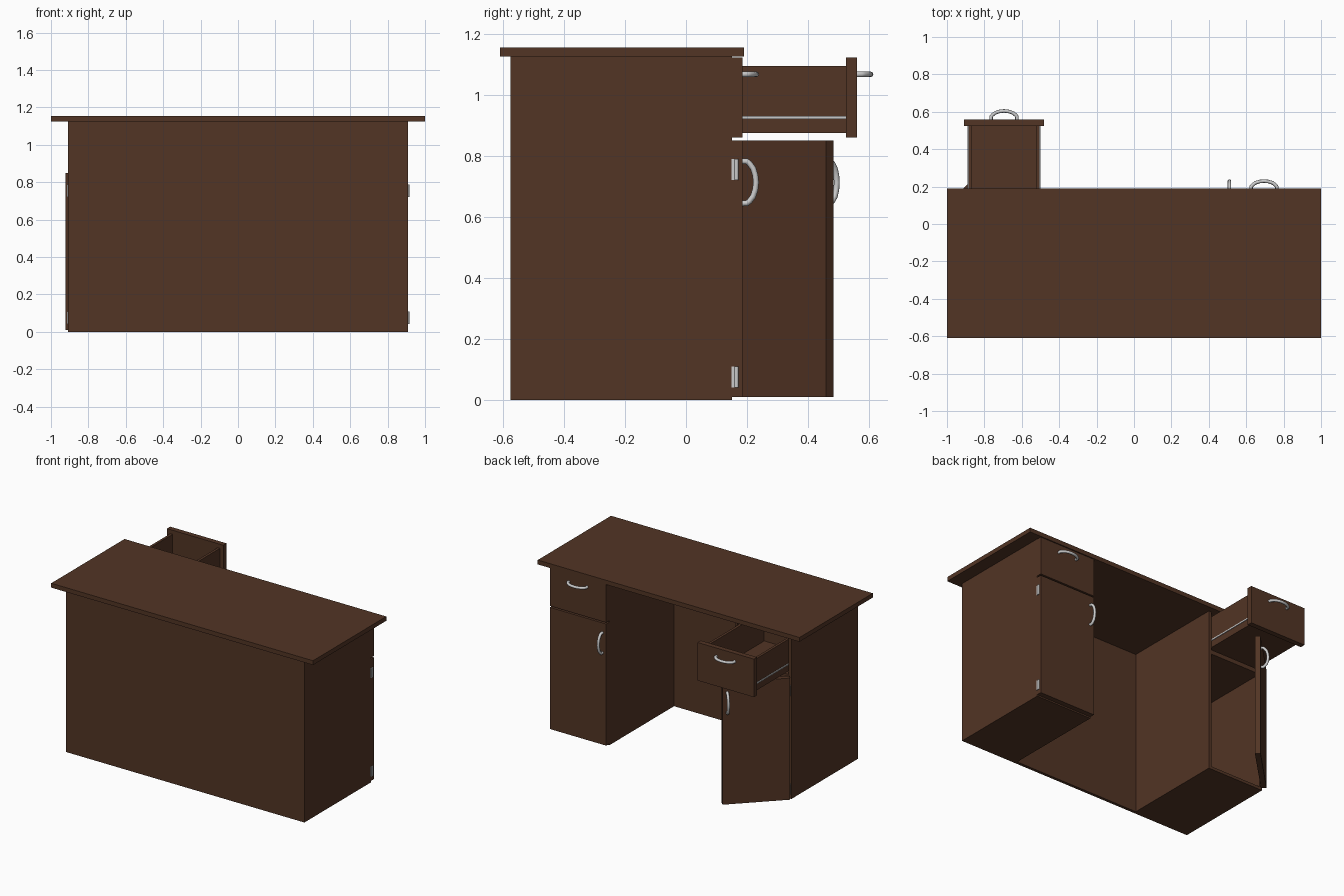
import bpy
from math import radians
from mathutils import Matrix, Vector

if "Cube" in bpy.data.objects:
    bpy.data.objects.remove(bpy.data.objects["Cube"])

wood = bpy.data.materials.new("dark_wood")
wood.diffuse_color = (0.085, 0.035, 0.018, 1)
wood.use_nodes = True
wood.node_tree.nodes["Principled BSDF"].inputs["Base Color"].default_value = wood.diffuse_color


def box(name, x, y, z, mat=wood):
    """Box from (min, max) ranges on each axis."""
    x, y, z = sorted(x), sorted(y), sorted(z)
    v = [(a, b, c) for a in x for b in y for c in z]
    f = [(0, 1, 3, 2), (4, 6, 7, 5), (0, 4, 5, 1), (2, 3, 7, 6), (0, 2, 6, 4), (1, 5, 7, 3)]
    me = bpy.data.meshes.new(name)
    me.from_pydata(v, [], f)
    ob = bpy.data.objects.new(name, me)
    bpy.context.collection.objects.link(ob)
    if mat:
        me.materials.append(mat)
    return ob


def handle(name, centre, along):
    """Bowed pull: round bar swept along a bridge-shaped path, sticking out to +y."""
    path = [(-.069, -.004), (-.069, .014), (-.062, .023), (-.046, .035), (-.024, .042), (0, .0445),
            (.024, .042), (.046, .035), (.062, .023), (.069, .014), (.069, -.004)]
    cu = bpy.data.curves.new(name, 'CURVE')
    cu.dimensions = '3D'
    cu.bevel_depth = 0.0095
    cu.bevel_resolution = 2
    cu.use_fill_caps = True
    sp = cu.splines.new('POLY')
    sp.points.add(len(path) - 1)
    for p, (t, d) in zip(sp.points, path):
        p.co = (*(Vector(centre) + Vector(along) * t + Vector((0, d, 0))), 1)
    ob = bpy.data.objects.new(name, cu)
    bpy.context.collection.objects.link(ob)
    bpy.ops.object.select_all(action='DESELECT')
    ob.select_set(True)
    bpy.context.view_layer.objects.active = ob
    bpy.ops.object.convert(target='MESH')
    bpy.ops.object.shade_smooth_by_angle(angle=radians(50))
    return bpy.context.object


def barrel(name, x, y, z, h):
    bpy.ops.mesh.primitive_cylinder_add(vertices=16, radius=.007, depth=h, location=(x, y, z))
    ob = bpy.context.object
    ob.name = name
    bpy.ops.object.shade_smooth_by_angle()
    return ob


BACK, FACE, FRONT = -.575, .15, .185
OUT, INN, T = .91, .48, .02

# Desktop and full-width back panel
box("desktop", (-1, 1), (-.61, .19), (1.125, 1.155))
box("back_panel", (-OUT, OUT), (BACK, BACK + T), (0, 1.125))


def pedestal(s, side, slide, swing):
    def sx(a, b):
        return (s * a, s * b)

    # Carcass
    yr = (BACK + T, FACE)
    box(side + "_outer_wall", sx(OUT - T, OUT), yr, (0, 1.125))
    box(side + "_inner_wall", sx(INN, INN + T), yr, (0, 1.125))
    box(side + "_floor", sx(INN + T, OUT - T), yr, (0, T))
    box(side + "_shelf", sx(INN + T, OUT - T), yr, (.825, .855))

    # Drawer
    a, b, y0, y1 = .505, .885, -.5 + slide, FACE + slide
    n, z = side + "_drawer_", (.875, 1.095)
    box(n + "front", sx(INN, OUT), (y1, y1 + .035), (.86, 1.123))
    box(n + "inner_side", sx(a, a + .018), (y0, y1), z)
    box(n + "outer_side", sx(b - .018, b), (y0, y1), z)
    box(n + "back", sx(a + .018, b - .018), (y0, y0 + .018), z)
    box(n + "bottom", sx(a + .018, b - .018), (y0 + .018, y1), (.875, .89))
    for k, r in (("inner", (a - .005, a)), ("outer", (b, b + .005))):
        box(n + k + "_rail", sx(*r), (y0, y1), (.921, .93), None)
    handle(n + "handle", (s * .695, y1 + .035, 1.067), (1, 0, 0))

    # Door with hinges and handle, swung about the hinge line
    pivot = Vector((s * OUT, .168, 0))
    n = side + "_door"
    parts = [box(n, sx(INN, OUT), (FACE, FRONT), (.01, .85)),
             handle(n + "_handle", (s * .51, FRONT, .713), (0, 0, 1))]
    for k, z in (("lower", .075), ("upper", .755)):
        parts.append(box(f"{n}_{k}_hinge_leaf", sx(OUT - .03, OUT + .003), (FACE - .001, .166),
                         (z - .034, z + .034), None))
        parts.append(barrel(f"{n}_{k}_hinge_pin", s * OUT, .165, z, .068))
    m = Matrix.Translation(pivot) @ Matrix.Rotation(radians(swing), 4, 'Z') @ Matrix.Translation(-pivot)
    for ob in parts:
        ob.matrix_basis = m @ ob.matrix_basis


pedestal(1, "right", 0, 0)
pedestal(-1, "left", .375, 45)
